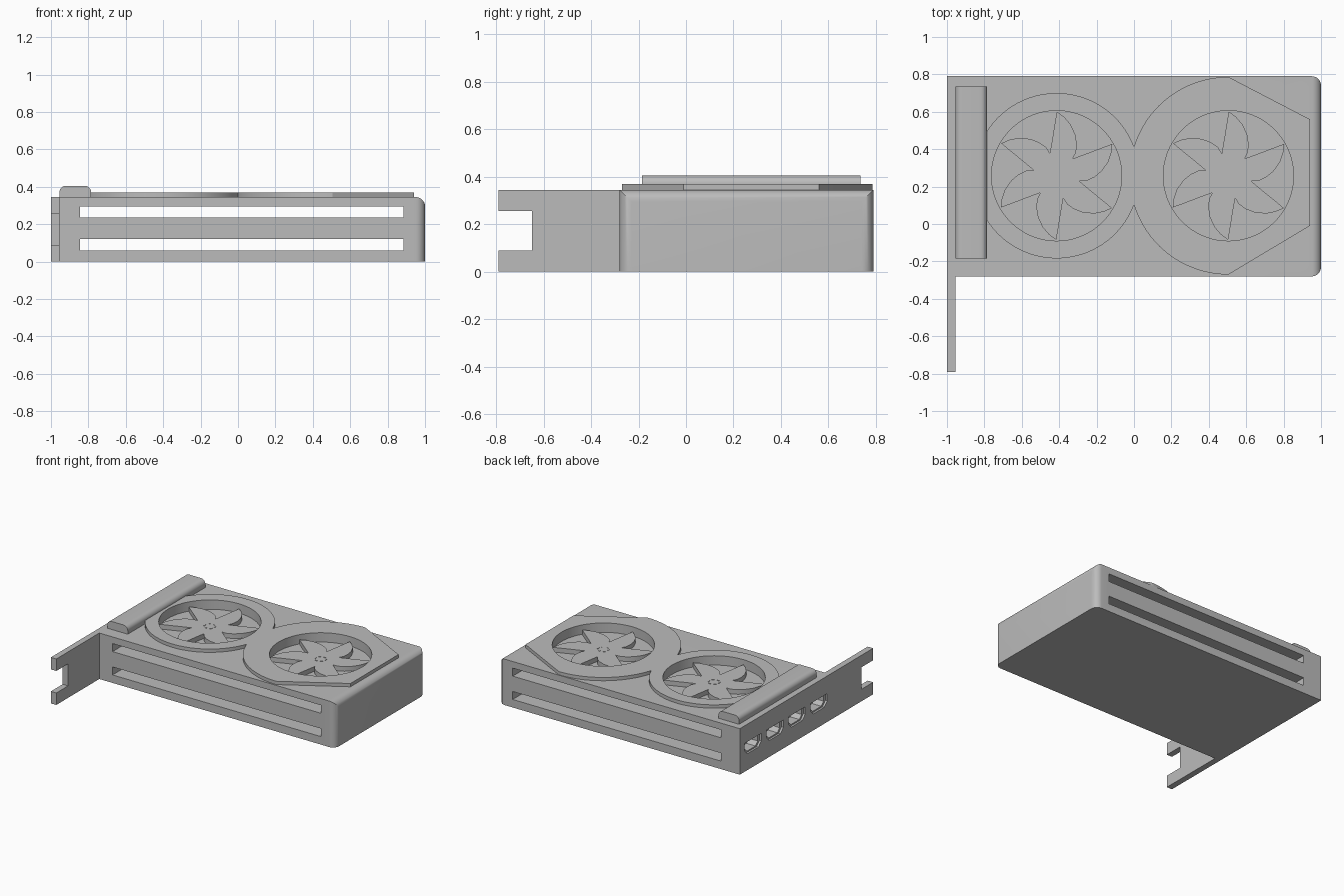
import bpy, bmesh
from math import sin, cos, pi, atan2, radians
from mathutils import Vector, Matrix

if "Cube" in bpy.data.objects:
    bpy.data.objects.remove(bpy.data.objects["Cube"])

grey = bpy.data.materials.new("plain grey")
grey.use_nodes = True
grey.diffuse_color = (0.5, 0.5, 0.5, 1)
grey.node_tree.nodes["Principled BSDF"].inputs["Base Color"].default_value = (0.5, 0.5, 0.5, 1)


def finish(name, bm):
    bmesh.ops.recalc_face_normals(bm, faces=bm.faces[:])
    mesh = bpy.data.meshes.new(name)
    bm.to_mesh(mesh)
    bm.free()
    mesh.materials.append(grey)
    ob = bpy.data.objects.new(name, mesh)
    bpy.context.collection.objects.link(ob)
    return ob


def prism(name, points, start, end, axis="z"):
    """Extrude a 2D outline: (x, y) along z, or (y, z) along x."""
    bm = bmesh.new()
    place = (lambda a, b: (a, b, start)) if axis == "z" else (lambda a, b: (start, a, b))
    face = bm.faces.new([bm.verts.new(place(a, b)) for a, b in points])
    new = bmesh.ops.extrude_face_region(bm, geom=[face])["geom"]
    step = Vector((0, 0, end - start)) if axis == "z" else Vector((end - start, 0, 0))
    bmesh.ops.translate(bm, vec=step, verts=[v for v in new if isinstance(v, bmesh.types.BMVert)])
    return finish(name, bm)


def box(name, lo, hi, bevel_rule=None, radius=0.05):
    bm = bmesh.new()
    bmesh.ops.create_cube(bm, size=1)
    for v in bm.verts:
        v.co = Vector([l + (c + 0.5) * (h - l) for c, l, h in zip(v.co, lo, hi)])
    if bevel_rule:
        edges = [e for e in bm.edges if bevel_rule(*[v.co for v in e.verts])]
        bmesh.ops.bevel(bm, geom=edges, offset=radius, segments=8, profile=0.5, affect="EDGES")
    return finish(name, bm)


def arc(center, radius, start, end, steps):
    return [(center[0] + radius * cos(start + (end - start) * i / steps),
             center[1] + radius * sin(start + (end - start) * i / steps)) for i in range(steps + 1)]


def cut(target, cutter):
    mod = target.modifiers.new("cut", "BOOLEAN")
    mod.operation = "DIFFERENCE"
    mod.solver = "EXACT"
    mod.object = cutter
    bpy.context.view_layer.objects.active = target
    bpy.ops.object.modifier_apply(modifier=mod.name)


TOP = 0.345
WELL = 0.30
FANS = [(-0.414, 0.258), (0.505, 0.258)]
cutters = []

# Main housing with the far end rounded, except along the bottom
housing = box("housing", (-0.955, -0.28, 0), (1, 0.79, TOP),
              lambda a, b: min(a.x, b.x) > 0.99 and max(a.z, b.z) > 0.1)

# Long bracket with a notched tail
bracket = prism("bracket", [(0.79, 0), (0.79, TOP), (-0.79, TOP), (-0.79, 0.255), (-0.65, 0.255),
                            (-0.65, 0.09), (-0.79, 0.09), (-0.79, 0)], -1, -0.955, "x")

# Raised shroud: a round plate merging into a larger one with clipped corners
left, right = FANS
a = atan2(0.155, -left[0])
b = atan2(0.155, right[0])
r_left = (left[0] ** 2 + 0.155 ** 2) ** 0.5
r_right = (right[0] ** 2 + 0.155 ** 2) ** 0.5
outline = arc(left, r_left, a, 2 * pi - a, 72)
outline += arc(right, r_right, pi + b, 1.5 * pi, 28)[1:]
outline += [(0.94, -0.01), (0.94, 0.56)]
outline += arc(right, r_right, pi / 2, pi - b, 28)[:-1]
shroud = prism("shroud", outline, TOP, 0.37)

# Two vent slots running right through the housing
for z in (0.06, 0.235):
    slot = box("slot_cutter", (-0.845, -1, z), (0.885, 1, z + 0.06))
    cut(housing, slot)
    cutters.append(slot)

# Round fan wells
for center in FANS:
    well = prism("well_cutter", arc(center, 0.348, 0, 2 * pi, 72)[:-1], WELL, 0.5)
    cut(housing, well)
    cut(shroud, well)
    cutters.append(well)

# Display sockets: a shallow rim step, then a deeper opening
SOCKET = [(-0.1, 0.045), (-0.1, -0.01), (-0.065, -0.045), (0.065, -0.045), (0.1, -0.01), (0.1, 0.045)]
for i in range(4):
    y = 0.635 - 0.26 * i
    for scale, depth in ((1, 0.015), (0.78, 0.09)):
        port = prism("socket_cutter", [(y + p * scale, 0.168 + q * scale) for p, q in SOCKET],
                     -1.1, -1 + depth, "x")
        cut(bracket, port)
        if depth > 0.045:
            cut(housing, port)
        cutters.append(port)

# Rounded bar beside the bracket
bar = box("end_bar", (-0.955, -0.185, TOP), (-0.785, 0.735, 0.405),
          lambda p, q: min(p.z, q.z) > 0.4 and abs(p.x - q.x) < 0.01, 0.035)

# Six-bladed fans, each blade with a bowed edge and a straight edge
BLADE = [(0.086, 0.091), (0.104, 0.125), (0.108, 0.17), (0.1, 0.22), (0.075, 0.275),
         (0.04, 0.315), (0.002, 0.343), (-0.006, 0.3), (-0.022, 0.2)]
parts = [housing, bracket, shroud, bar]
for side, (cx, cy) in zip(("right", "left"), FANS):
    points = []
    for k in range(6):
        turn = Matrix.Rotation(k * pi / 3, 2)
        points += [tuple(turn @ Vector(p) + Vector((cx, cy))) for p in BLADE]
    parts.append(prism(side + "_fan", points, WELL, 0.335))
    # Ring of small hub marks
    for k in range(6):
        t = k * pi / 3
        mark = arc((cx, cy), 0.042, t, t + 0.5, 4) + arc((cx, cy), 0.034, t + 0.5, t, 4)
        parts.append(prism(side + "_hub_mark", mark, 0.335, 0.338))

for ob in cutters:
    bpy.data.objects.remove(ob)

# Smooth curves, crisp edges
bpy.ops.object.select_all(action="DESELECT")
for ob in parts:
    ob.select_set(True)
bpy.context.view_layer.objects.active = housing
bpy.ops.object.shade_smooth_by_angle(angle=radians(30))
